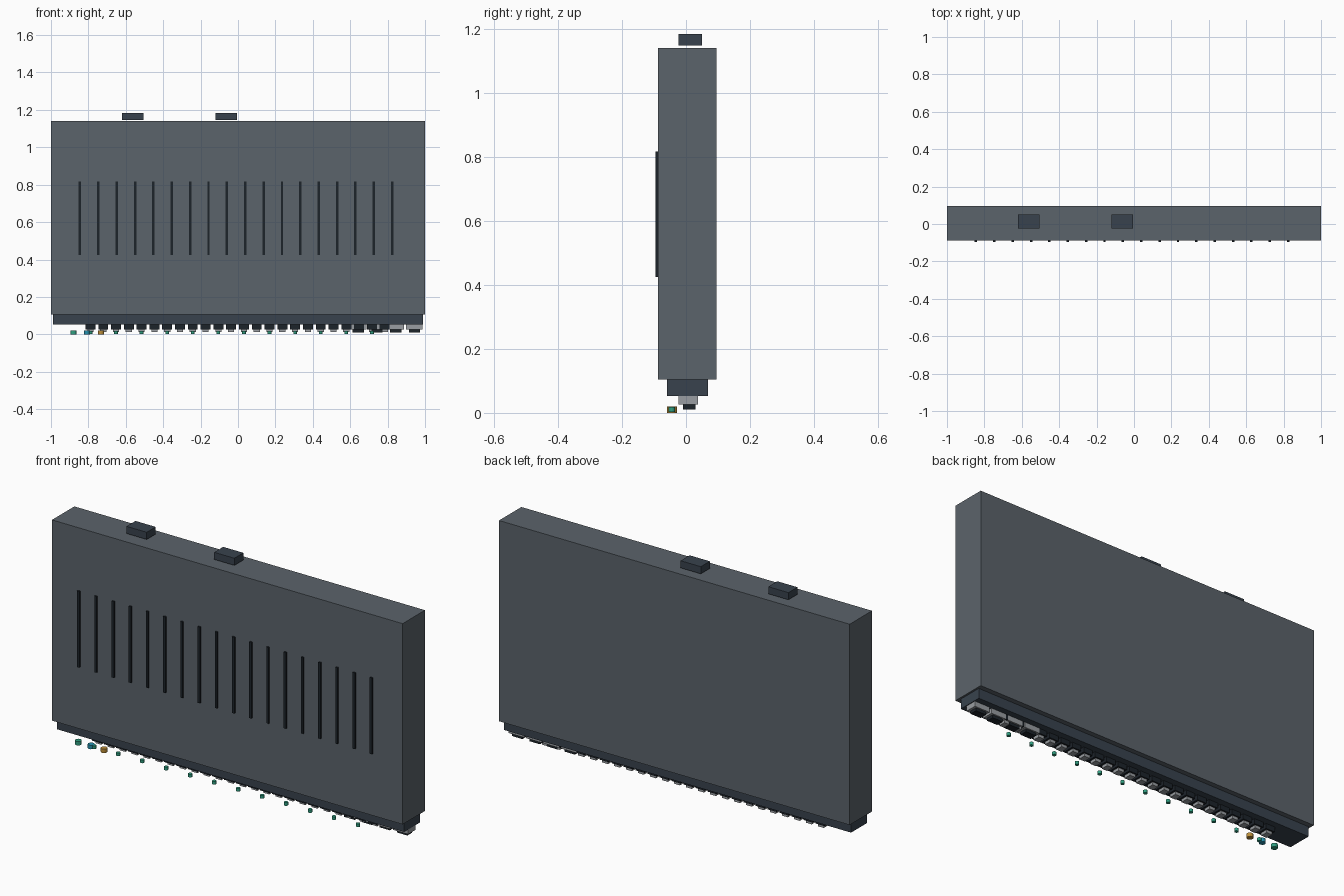
import bpy, bmesh
from mathutils import Matrix

if "Cube" in bpy.data.objects:
    bpy.data.objects.remove(bpy.data.objects["Cube"])


def material(name, rgb):
    m = bpy.data.materials.new(name)
    m.diffuse_color = (*rgb, 1)
    m.use_nodes = True
    m.node_tree.nodes["Principled BSDF"].inputs["Base Color"].default_value = m.diffuse_color
    return m


BODY = material("body_grey", (0.105, 0.125, 0.145))
DARK = material("bezel_dark", (0.04, 0.055, 0.075))
BLACK = material("port_black", (0.012, 0.017, 0.023))
METAL = material("metal", (0.32, 0.34, 0.36))
GREEN = material("green", (0.03, 0.35, 0.22))
BLUE = material("blue", (0.02, 0.28, 0.42))
AMBER = material("amber", (0.5, 0.27, 0.04))


def finish(name, bm, mat):
    me = bpy.data.meshes.new(name)
    bm.to_mesh(me)
    bm.free()
    me.materials.append(mat)
    ob = bpy.data.objects.new(name, me)
    bpy.context.collection.objects.link(ob)
    return ob


def box(name, x, y, z, mat):
    """Box from (min, max) ranges on each axis."""
    bm = bmesh.new()
    mid = [(a + b) / 2 for a, b in (x, y, z)]
    size = [b - a for a, b in (x, y, z)]
    bmesh.ops.create_cube(bm, size=1, matrix=Matrix.Translation(mid) @ Matrix.Diagonal((*size, 1)))
    return finish(name, bm, mat)


def around(c, w):
    return (c - w / 2, c + w / 2)


def led(name, x, r, z, mat):
    bm = bmesh.new()
    bmesh.ops.create_cone(bm, cap_ends=True, segments=12, radius1=r, radius2=r, depth=z[1] - z[0],
                          matrix=Matrix.Translation((x, -0.044, sum(z) / 2)))
    return finish(name, bm, mat)


# Main case and the port panel underneath
box("case", (-1, 1), (-0.087, 0.095), (0.105, 1.14), BODY)
box("port_panel", (-0.99, 0.99), (-0.06, 0.069), (0.053, 0.105), DARK)

# Vent bars on the front
for i in range(18):
    box(f"vent_{i + 1}", around(-0.845 + i * 0.0982, 0.013), (-0.095, -0.087), (0.424, 0.817), BLACK)

# Blocks on the top
for i, x in enumerate((-0.562, -0.062)):
    box(f"top_block_{i + 1}", around(x, 0.115), (-0.023, 0.05), (1.147, 1.184), DARK)

# Network ports, with a small light at every second one
for i in range(24):
    x = -0.789 + i * 0.0684
    box(f"network_port_{i + 1}", around(x, 0.053), (-0.024, 0.036), (0.027, 0.053), BLACK)
    box(f"network_contact_{i + 1}", around(x, 0.033), (-0.01, 0.028), (0.012, 0.027), METAL)
    if i % 2 == 0:
        led(f"port_light_{i + 1}", x, 0.010, (0.003, 0.019), GREEN)

# Four fibre ports
for i in range(4):
    x = 0.643 + i * 0.1
    box(f"fibre_frame_{i + 1}", around(x, 0.087), (-0.023, 0.037), (0.026, 0.053), METAL)
    box(f"fibre_socket_{i + 1}", around(x, 0.06), (-0.01, 0.029), (0.011, 0.026), BLACK)

# Status lights
for name, x, mat in (("power", -0.88, GREEN), ("link", -0.807, BLUE), ("alert", -0.733, AMBER)):
    led(f"{name}_light", x, 0.016, (0, 0.02), mat)
